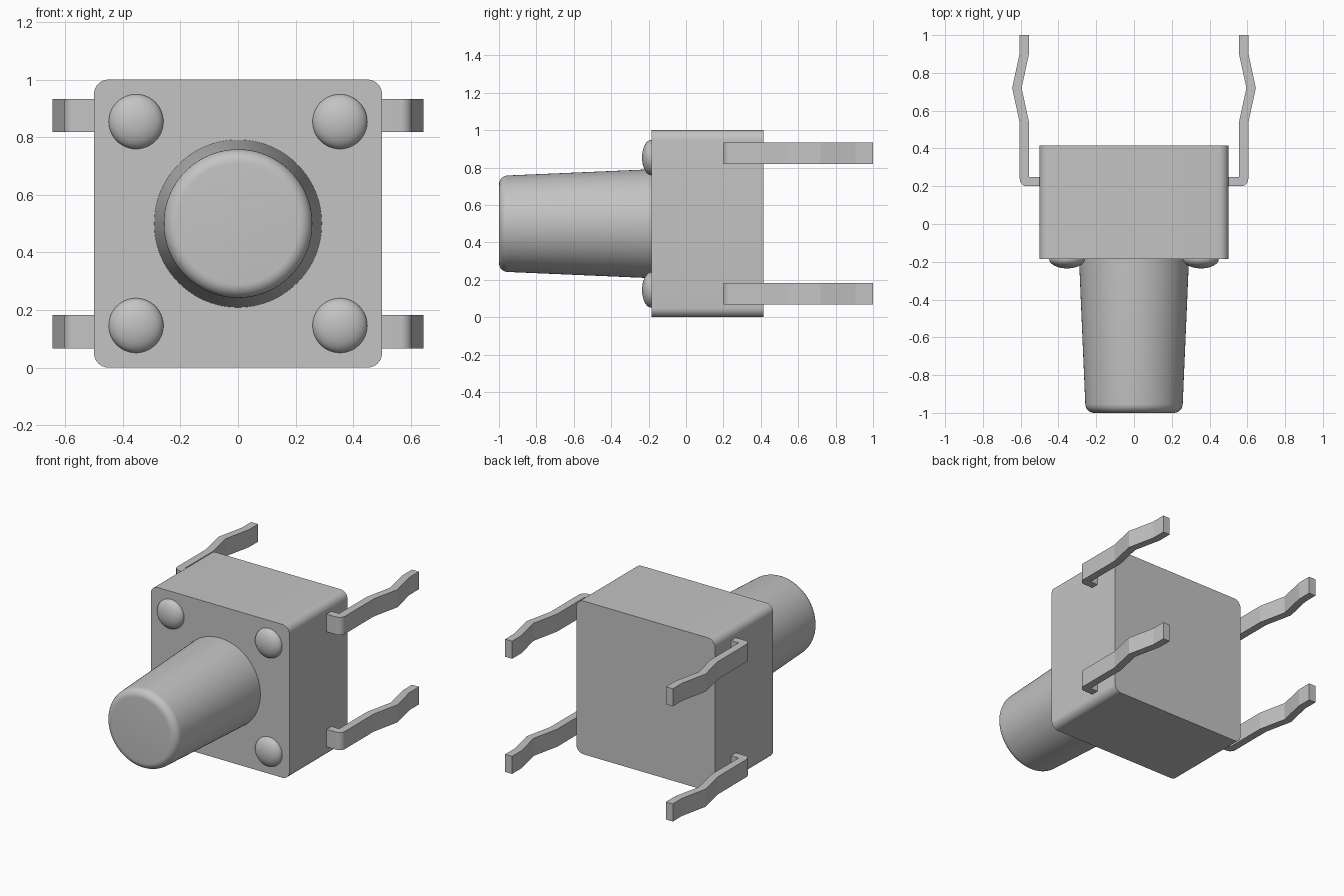
import bpy, bmesh, math
from mathutils import Vector, Matrix

cube = bpy.data.objects.get("Cube")
if cube:
    bpy.data.objects.remove(cube, do_unlink=True)

grey = bpy.data.materials.new("light grey")
grey.use_nodes = True
grey.diffuse_color = (0.55, 0.55, 0.55, 1)
grey.node_tree.nodes["Principled BSDF"].inputs["Base Color"].default_value = (0.55, 0.55, 0.55, 1)


def finish(name, bm, angle):
    """Turn a bmesh into a smooth-shaded object whose sharper edges stay crisp."""
    bmesh.ops.remove_doubles(bm, verts=bm.verts, dist=1e-5)
    bmesh.ops.recalc_face_normals(bm, faces=bm.faces)
    for f in bm.faces:
        f.smooth = True
    mesh = bpy.data.meshes.new(name)
    bm.to_mesh(mesh)
    bm.free()
    mesh.set_sharp_from_angle(angle=math.radians(angle))
    mesh.materials.append(grey)
    obj = bpy.data.objects.new(name, mesh)
    bpy.context.collection.objects.link(obj)
    return obj


def prism(name, points, direction, angle):
    """Extrude a closed outline along a direction."""
    bm = bmesh.new()
    face = bm.faces.new([bm.verts.new(p) for p in points])
    ext = bmesh.ops.extrude_face_region(bm, geom=[face], use_keep_orig=True)
    moved = [g for g in ext["geom"] if isinstance(g, bmesh.types.BMVert)]
    bmesh.ops.translate(bm, verts=moved, vec=Vector(direction))
    return finish(name, bm, angle)


def lathe(name, profile, x, z, steps):
    """Revolve (radius, y) points around an axis parallel to y."""
    bm = bmesh.new()
    verts = [bm.verts.new((r, y, 0)) for r, y in profile]
    edges = [bm.edges.new(pair) for pair in zip(verts, verts[1:])]
    bmesh.ops.spin(bm, geom=verts + edges, cent=(0, 0, 0), axis=(0, 1, 0),
                   angle=math.tau, steps=steps, use_merge=True)
    bmesh.ops.transform(bm, matrix=Matrix.Translation((x, 0, z)), verts=bm.verts)
    return finish(name, bm, 30)


def arc(cx, cy, r, start, end, n=8):
    angles = [math.radians(start + (end - start) * i / n) for i in range(n + 1)]
    return [(cx + r * math.cos(a), cy + r * math.sin(a)) for a in angles]


# Housing: rounded square extruded front to back
FRONT, BACK = -0.185, 0.415
outline = []
for i, (sx, sz) in enumerate([(1, 1), (-1, 1), (-1, -1), (1, -1)]):
    outline += arc(sx * 0.45, 0.5 + sz * 0.45, 0.05, 90 * i, 90 * i + 90)
prism("housing", [(x, FRONT, z) for x, z in outline], (0, BACK - FRONT, 0), 30)

# Plunger: tapered round button with a rounded tip
tip = arc(0.21, -0.952, 0.048, 0, -90)
lathe("plunger", [(0, FRONT + 0.005), (0.291, FRONT + 0.005), (0.291, FRONT)]
      + tip + [(0, -1.0)], 0, 0.5, 96)

# Rivets: flattened domes in the four front corners
dome = [(0.095 * c, FRONT - 0.05 * s) for c, s in arc(0, 0, 1, 0, 90, 12)]
dome[-1] = (0, FRONT - 0.05)
for side, sx in (("left", 1), ("right", -1)):
    for level, sz in (("upper", 1), ("lower", -1)):
        lathe(f"{side}_{level}_rivet", [(0, FRONT + 0.005), (0.095, FRONT + 0.005)] + dome,
              sx * 0.354, 0.5 + sz * 0.354, 48)

# Leads: bent, kinked metal strips on both sides
outer = [(0.605, 0.535), (0.645, 0.72), (0.605, 0.905), (0.605, 1.0)]
inner = [(x - 0.05, y) for x, y in reversed(outer)]
strip = ([(0.49, 0.2)] + arc(0.565, 0.24, 0.04, -90, 0) + outer
         + inner + [(0.555, 0.25), (0.49, 0.25)])
for side, sx in (("left", 1), ("right", -1)):
    for level, z in (("upper", 0.818), ("lower", 0.067)):
        prism(f"{side}_{level}_lead", [(sx * x, y, z) for x, y in strip], (0, 0, 0.115), 12)
